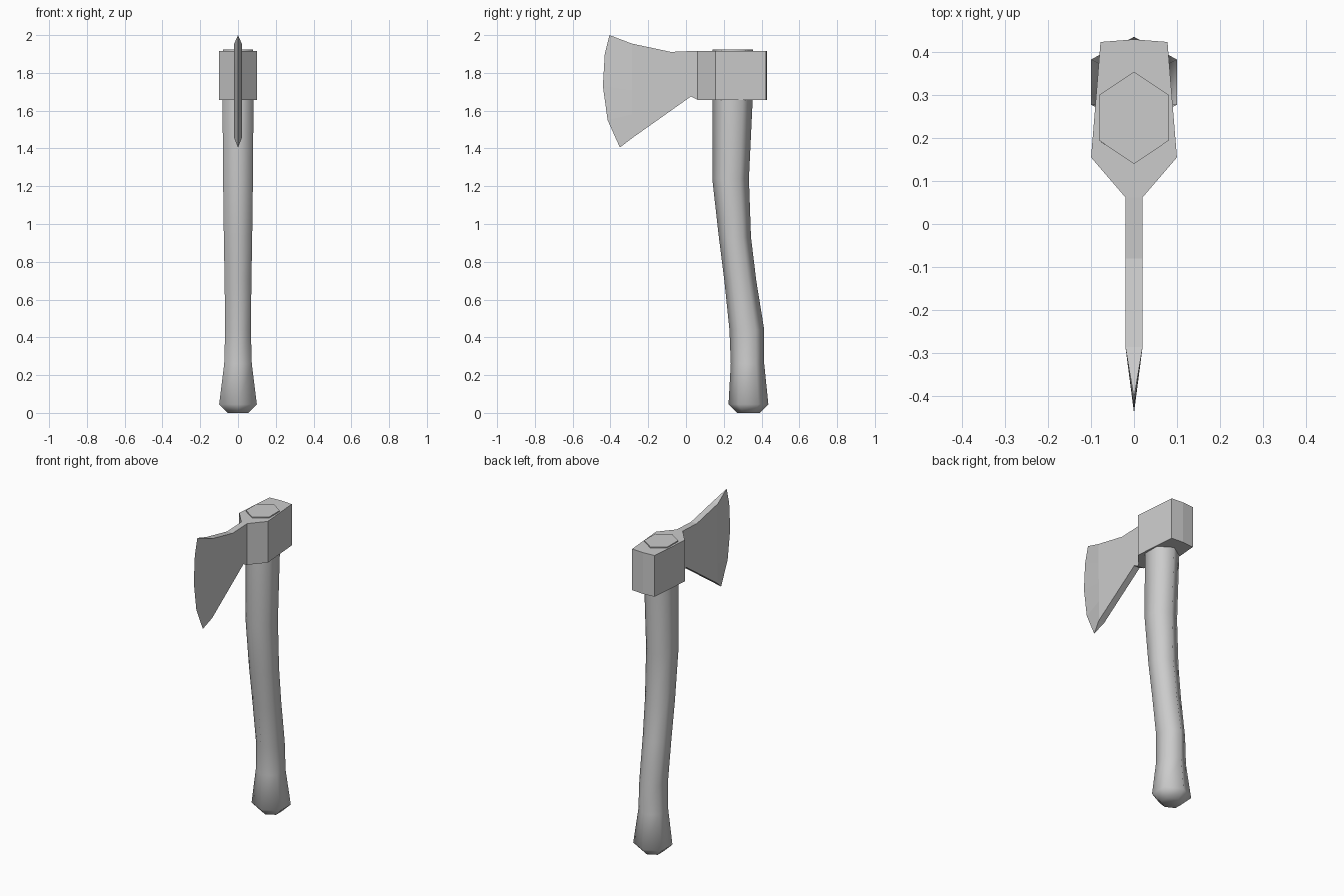
import bpy, bmesh
from mathutils import Vector

if "Cube" in bpy.data.objects:
    bpy.data.objects.remove(bpy.data.objects["Cube"])


def loft(name, rings):
    """Skin a list of equal-length closed rings and cap both ends."""
    bm = bmesh.new()
    rows = [[bm.verts.new(p) for p in ring] for ring in rings]
    n = len(rows[0])
    for a, b in zip(rows, rows[1:]):
        for i in range(n):
            j = (i + 1) % n
            bm.faces.new((a[i], a[j], b[j], b[i]))
    bm.faces.new(rows[0])
    bm.faces.new(rows[-1])
    bmesh.ops.remove_doubles(bm, verts=bm.verts, dist=0.0005)
    bmesh.ops.recalc_face_normals(bm, faces=bm.faces)
    me = bpy.data.meshes.new(name)
    bm.to_mesh(me)
    bm.free()
    ob = bpy.data.objects.new(name, me)
    bpy.context.collection.objects.link(ob)
    return ob


# Handle: six-sided bar with a gentle S-curve; (z, y min, y max, half width)
def hexagon(z, y0, y1, w):
    c, r = (y0 + y1) / 2, (y1 - y0) / 2
    return [(0, y0, z), (w, c - r / 2, z), (w, c + r / 2, z),
            (0, y1, z), (-w, c + r / 2, z), (-w, c - r / 2, z)]


handle_stations = [
    (0.0, 0.27, 0.39, 0.055), (0.045, 0.225, 0.436, 0.10),
    (0.26, 0.237, 0.414, 0.073), (0.44, 0.23, 0.414, 0.068),
    (0.70, 0.203, 0.372, 0.071), (0.93, 0.174, 0.344, 0.075),
    (1.24, 0.139, 0.333, 0.079), (1.66, 0.14, 0.353, 0.082),
    (1.924, 0.14, 0.355, 0.08),
]
handle = loft("handle", [hexagon(*s) for s in handle_stations])
bpy.context.view_layer.objects.active = handle
handle.select_set(True)
bpy.ops.object.shade_smooth_by_angle(angle=1.32)


# Axe head: lofted from the poll, round the eye, into the thin blade
ROWS = 5


def column(top, bottom):
    return [Vector(top).lerp(Vector(bottom), i / (ROWS - 1)) for i in range(ROWS)]


def slab(points, w):
    right = [(w, y, z) for y, z in points]
    left = [(-w, y, z) for y, z in reversed(points)]
    return right + left


cutting_edge = [(-0.405, 2.0), (-0.43, 1.90), (-0.44, 1.73), (-0.415, 1.55), (-0.35, 1.405)]
head_stations = [
    (column((0.43, 1.917), (0.43, 1.657)), 0.0),
    (column((0.424, 1.917), (0.424, 1.657)), 0.078),
    (column((0.155, 1.917), (0.155, 1.657)), 0.10),
    (column((0.062, 1.917), (0.062, 1.657)), 0.02),
    (column((-0.08, 1.911), (0.026, 1.675)), 0.02),
    (column((-0.287, 1.955), (-0.285, 1.455)), 0.02),
    (cutting_edge, 0.0),
]


def build_head():
    # Side walls plus top and bottom strips; zero-width ends weld to a ridge
    bm = bmesh.new()
    rings = [[bm.verts.new(p) for p in slab(pts, w)] for pts, w in head_stations]
    n = 2 * ROWS
    for a, b in zip(rings, rings[1:]):
        for i in range(n):
            j = (i + 1) % n
            bm.faces.new((a[i], a[j], b[j], b[i]))
    bmesh.ops.remove_doubles(bm, verts=bm.verts, dist=0.0005)
    bmesh.ops.recalc_face_normals(bm, faces=bm.faces)
    me = bpy.data.meshes.new("axe_head")
    bm.to_mesh(me)
    bm.free()
    ob = bpy.data.objects.new("axe_head", me)
    bpy.context.collection.objects.link(ob)


build_head()
